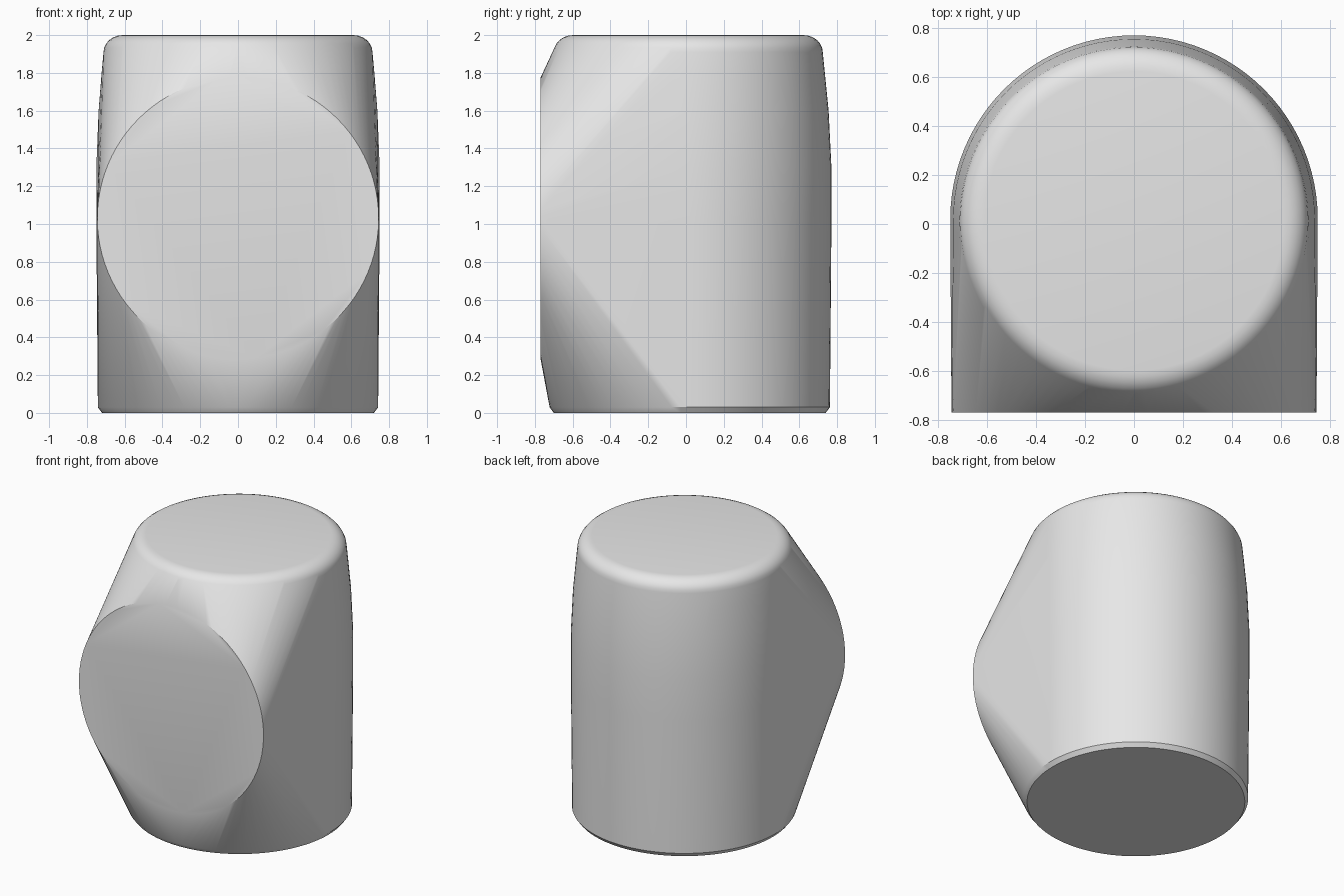
import bpy, bmesh, math

if "Cube" in bpy.data.objects:
    bpy.data.objects.remove(bpy.data.objects["Cube"])

SEG = 96


def ring(bm, radius, centre, axis):
    """Add a circle of loose points, around z (axis 'z') or around y (axis 'y')."""
    cx, cy, cz = centre
    for i in range(SEG):
        a = 2 * math.pi * i / SEG
        u, v = radius * math.cos(a), radius * math.sin(a)
        bm.verts.new((cx + u, cy + v, cz) if axis == 'z' else (cx + u, cy, cz + v))


bm = bmesh.new()

# upright body: (radius, y centre, z), slightly tapered with a rounded top rim
profile = [(0.72, 0.02, 0.0), (0.742, 0.02, 0.03), (0.75, 0.02, 1.0),
           (0.75, 0.02, 1.3), (0.738, 0.017, 1.6), (0.722, 0.013, 1.8)]
for r, y, z in profile:
    ring(bm, r, (0, y, z), 'z')
for k in range(7):
    t = math.radians(90 * k / 6)
    ring(bm, 0.61 + 0.102 * math.cos(t), (0, 0.012, 1.91 + 0.09 * math.sin(t)), 'z')

# flat round front disc
ring(bm, 0.745, (0, -0.77, 1.03), 'y')

# wrap everything in one convex skin
res = bmesh.ops.convex_hull(bm, input=bm.verts[:])
junk = {g for g in res['geom_interior'] + res['geom_unused']
        if isinstance(g, bmesh.types.BMVert)}
bmesh.ops.delete(bm, geom=list(junk), context='VERTS')
bmesh.ops.dissolve_limit(bm, angle_limit=math.radians(0.2),
                         verts=bm.verts[:], edges=bm.edges[:])
bmesh.ops.recalc_face_normals(bm, faces=bm.faces[:])

mesh = bpy.data.meshes.new("rounded_hull")
bm.to_mesh(mesh)
bm.free()
hull = bpy.data.objects.new("rounded_hull", mesh)
bpy.context.collection.objects.link(hull)

grey = bpy.data.materials.new("light grey")
grey.diffuse_color = (0.8, 0.8, 0.8, 1)
grey.use_nodes = True
grey.node_tree.nodes["Principled BSDF"].inputs["Base Color"].default_value = grey.diffuse_color
mesh.materials.append(grey)

bpy.context.view_layer.objects.active = hull
hull.select_set(True)
bpy.ops.object.shade_smooth_by_angle(angle=math.radians(30))
